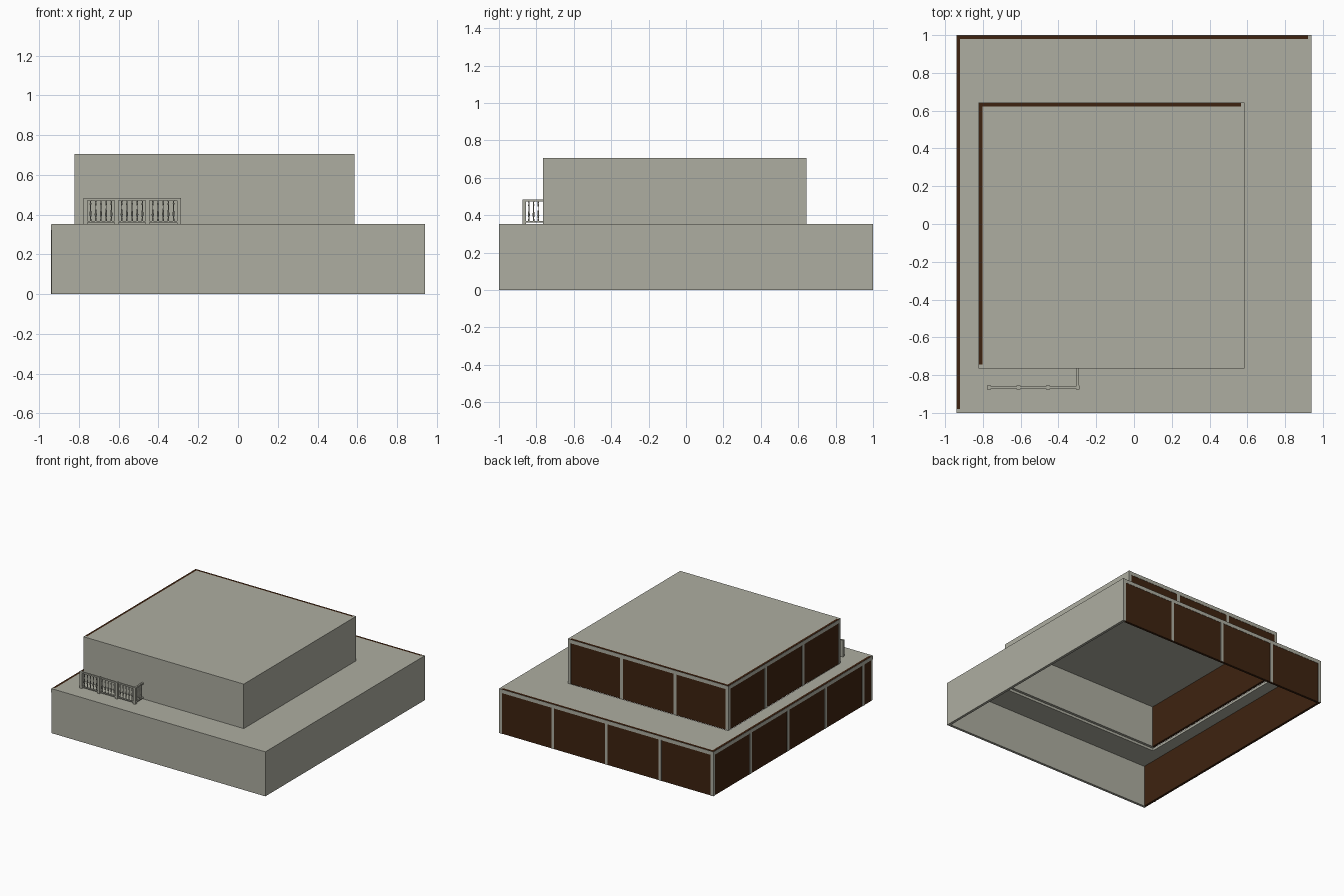
import bpy, bmesh, math

if "Cube" in bpy.data.objects:
    bpy.data.objects.remove(bpy.data.objects["Cube"])


def material(name, rgb):
    m = bpy.data.materials.new(name)
    m.diffuse_color = (*rgb, 1)
    m.use_nodes = True
    m.node_tree.nodes["Principled BSDF"].inputs["Base Color"].default_value = m.diffuse_color
    return m


GREY = material("warm_grey", (0.42, 0.42, 0.355))
BROWN = material("dark_brown", (0.048, 0.0165, 0.005))


def finish(bm, name, mat):
    me = bpy.data.meshes.new(name)
    bm.to_mesh(me)
    bm.free()
    me.materials.append(mat)
    ob = bpy.data.objects.new(name, me)
    bpy.context.collection.objects.link(ob)
    return ob


def boxes(name, mat, ranges):
    """One object from (x0, x1, y0, y1, z0, z1) boxes."""
    bm = bmesh.new()
    for x0, x1, y0, y1, z0, z1 in ranges:
        vs = bmesh.ops.create_cube(bm, size=1)["verts"]
        for v in vs:
            v.co.x = x1 if v.co.x > 0 else x0
            v.co.y = y1 if v.co.y > 0 else y0
            v.co.z = z1 if v.co.z > 0 else z0
    return finish(bm, name, mat)


T = 0.02       # wall thickness
P = 0.002      # how far the frame stands proud of the brown panels
W = 0.024      # post width
H = 0.353      # storey height
MODULE = 0.47  # panel spacing


def storey(name, x0, x1, y0, y1, z0, z1, back_posts, left_posts):
    # plain front and right walls
    boxes(name + "_plain_walls", GREY, [
        (x0 + P, x1, y0, y0 + T, z0, z1 - T),
        (x1 - T, x1, y0 + T, y1, z0, z1 - T)])
    # brown panel walls on the back and left, showing at the roof edge
    boxes(name + "_brown_walls", BROWN, [
        (x0 + P, x1 - T, y1 - T, y1 - P, z0, z1),
        (x0 + P, x0 + T, y0 + T, y1 - T, z0, z1)])
    # grey frame: top rail and posts
    top = z1 - 0.002
    frame = [(x0, x1, y1 - P, y1, top - 0.028, top),
             (x0, x0 + P, y0, y1, top - 0.028, top)]
    for i in range(back_posts + 1):
        c = min(max(x1 - i * MODULE, x0 + W / 2), x1 - W / 2)
        frame.append((c - W / 2, c + W / 2, y1 - P, y1, z0, top - 0.028))
    for i in range(left_posts + 1):
        c = min(max(y1 - i * MODULE, y0 + W / 2), y1 - W / 2)
        frame.append((x0, x0 + P, c - W / 2, c + W / 2, z0, top - 0.028))
    boxes(name + "_wall_frame", GREY, frame)


X0, X1, Y0, Y1 = -0.94, 0.94, -1.0, 1.0
U0, U1, V0, V1 = -0.822, 0.586, -0.765, 0.643
storey("lower", X0, X1, Y0, Y1, 0, H, 4, 4)
storey("upper", U0, U1, V0, V1, H, 2 * H, 3, 3)

# lower roof is a ring, open underneath the upper storey
boxes("lower_roof", GREY, [
    (X0 + T, X1, Y0, V0, H - T, H), (X0 + T, X1, V1, Y1 - T, H - T, H),
    (X0 + T, U0, V0, V1, H - T, H), (U1, X1, V0, V1, H - T, H),
    (X0 + P, X0 + T, Y0, Y0 + T, H - T, H),
    (X1 - T, X1, Y1 - T, Y1, H - T, H)])
boxes("upper_roof", GREY, [
    (U0 + T, U1, V0, V1 - T, 2 * H - T, 2 * H),
    (U0 + P, U0 + T, V0, V0 + T, 2 * H - T, 2 * H),
    (U1 - T, U1, V1 - T, V1, 2 * H - T, 2 * H)])

# balcony railing: posts and rails
RY, RX = -0.865, -0.298
POSTS = [-0.768, -0.611, -0.455, RX]
RT = 0.484
boxes("railing_posts", GREY,
      [(x - 0.01, x + 0.01, RY - 0.01, RY + 0.01, H, RT) for x in POSTS])
rails = []
for z0, z1 in ((0.360, 0.368), (RT - 0.012, RT - 0.001)):
    rails.append((POSTS[0], RX, RY - 0.006, RY + 0.006, z0, z1))
    rails.append((RX - 0.006, RX + 0.006, RY, V0, z0, z1))
boxes("railing_rails", GREY, rails)

# turned balusters, spun from a profile of (radius, height fraction)
PROFILE = [(0.004, 0), (0.004, 0.1), (0.0022, 0.16), (0.0055, 0.3), (0.0045, 0.42),
           (0.002, 0.6), (0.002, 0.74), (0.0045, 0.82), (0.0025, 0.9), (0.004, 1)]
spots = [(a + (b - a) * (i + 1) / 6, RY)
         for a, b in zip(POSTS, POSTS[1:]) for i in range(5)]
spots += [(RX, RY + (V0 - RY) * (i + 1) / 4) for i in range(3)]
bm = bmesh.new()
SIDES = 8
for cx, cy in spots:
    rings = []
    for r, t in PROFILE:
        z = 0.367 + t * (RT - 0.011 - 0.367)
        rings.append([bm.verts.new((cx + r * math.cos(k * math.tau / SIDES),
                                    cy + r * math.sin(k * math.tau / SIDES), z))
                      for k in range(SIDES)])
    for lo, hi in zip(rings, rings[1:]):
        for k in range(SIDES):
            n = (k + 1) % SIDES
            bm.faces.new((lo[k], lo[n], hi[n], hi[k]))
finish(bm, "railing_balusters", GREY)
